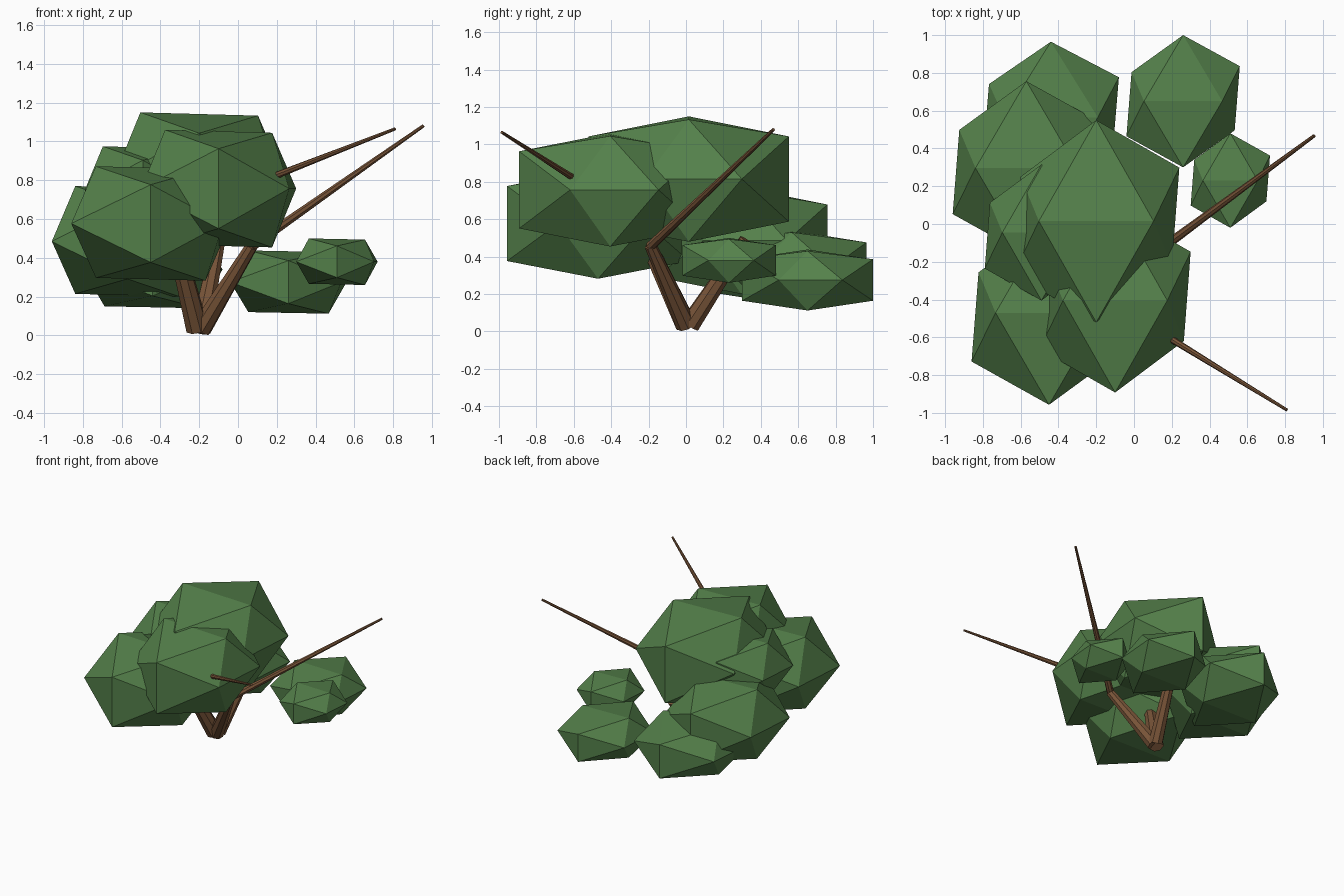
import bpy, bmesh
from mathutils import Vector

if "Cube" in bpy.data.objects:
    bpy.data.objects.remove(bpy.data.objects["Cube"])


def material(name, color):
    m = bpy.data.materials.new(name)
    m.diffuse_color = color
    m.use_nodes = True
    m.node_tree.nodes["Principled BSDF"].inputs["Base Color"].default_value = m.diffuse_color
    return m


LEAF = material("leaf_green", (0.09, 0.22, 0.07, 1))
BARK = material("bark_brown", (0.19, 0.09, 0.04, 1))


def finish(bm, name, mat):
    bmesh.ops.recalc_face_normals(bm, faces=bm.faces)
    me = bpy.data.meshes.new(name)
    bm.to_mesh(me)
    bm.free()
    me.materials.append(mat)
    ob = bpy.data.objects.new(name, me)
    bpy.context.collection.objects.link(ob)


def clump(name, center, half):
    # slightly skewed icosahedron, hull of three crossed rectangles
    bm = bmesh.new()
    pts = []
    for a in (-1, 1):
        for b in (-1, 1):
            same = a == b
            pts += [(a * (1 if same else .91), b * (.53 if same else .44), 0),
                    (a * .69, 0, b * (.95 if same else 1)),
                    (0, a, b * .68)]
    for p in pts:
        bm.verts.new([c + h * v for c, h, v in zip(center, half, p)])
    bmesh.ops.convex_hull(bm, input=bm.verts)
    finish(bm, name, LEAF)


def limb(name, start, end, r1, r2, sides=8):
    a, b = Vector(start), Vector(end)
    d = b - a
    bm = bmesh.new()
    bmesh.ops.create_cone(bm, cap_ends=True, segments=sides,
                          radius1=r1, radius2=r2, depth=d.length)
    rot = d.to_track_quat('Z', 'Y')
    for v in bm.verts:
        v.co = rot @ v.co + (a + b) / 2
    finish(bm, name, BARK)


# Foliage: centre, half size
clumps = [
    ((-.20, .015, .815), (.44, .535, .335)),
    ((-.10, -.405, .757), (.40, .487, .303)),
    ((-.45, -.47, .577), (.41, .487, .295)),
    ((-.57, .296, .485), (.39, .46, .285)),
    ((-.44, .565, .34), (.36, .40, .20)),
    ((.26, .65, .275), (.30, .35, .163)),
    ((.51, .23, .38), (.21, .25, .12)),
    ((-.49, -.045, .75), (.30, .36, .225)),
]
for i, (c, h) in enumerate(clumps):
    clump(f"foliage_{i + 1}", c, h)

# Three stems from one root
limb("stem_right", (-.19, 0, .035), (.07, -.19, .46), .055, .032)
limb("stem_left", (-.21, 0, .035), (-.34, -.24, .55), .06, .04)
limb("stem_back", (-.19, .02, .035), (-.10, .32, .49), .055, .036)

# Thin bare branches
limb("branch_right", (.065, -.19, .455), (.955, .468, 1.08), .027, .009)
limb("branch_front", (-.34, -.28, .615), (.81, -.985, 1.065), .027, .008)
